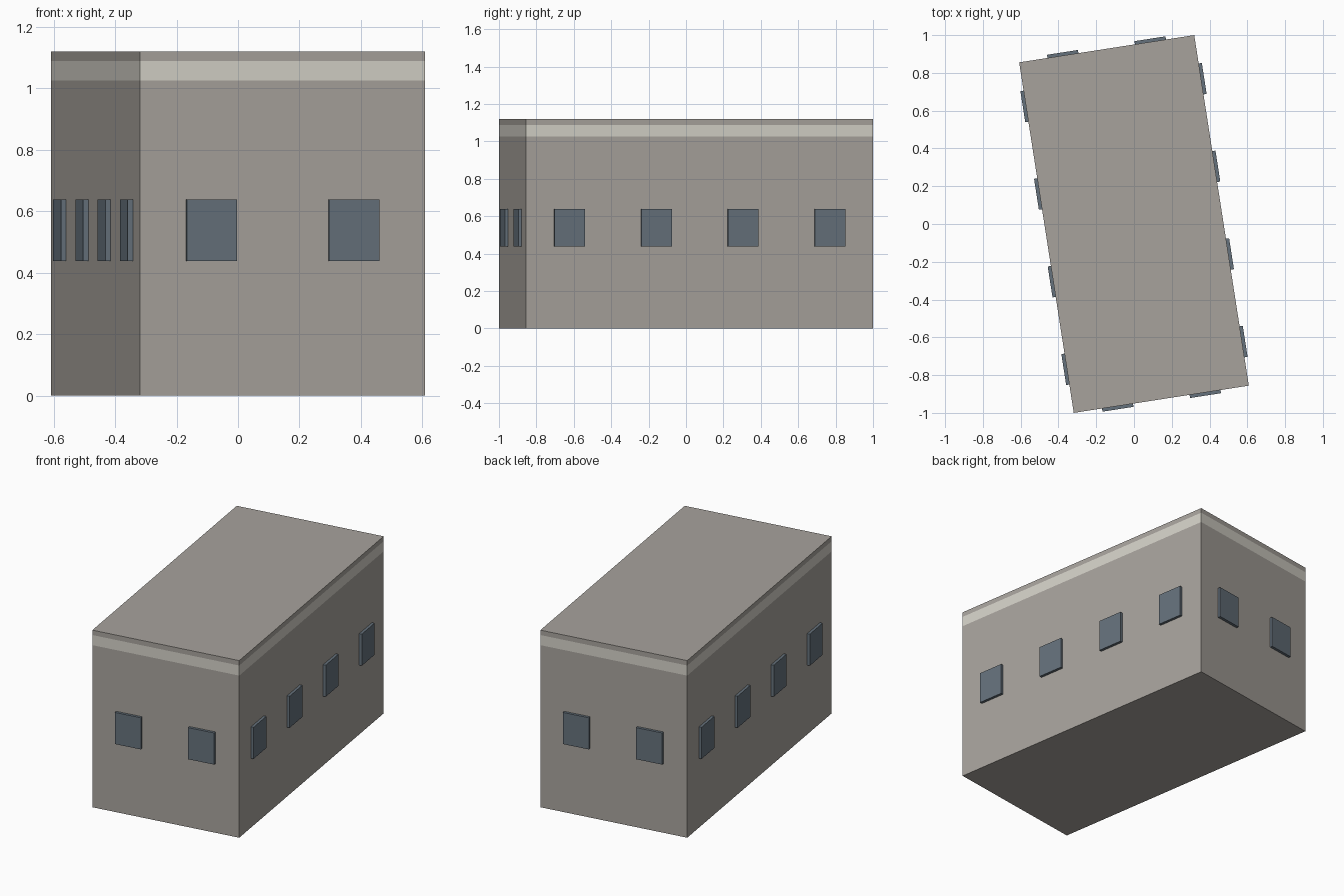
import bpy, bmesh, math
from mathutils import Matrix

if "Cube" in bpy.data.objects:
    bpy.data.objects.remove(bpy.data.objects["Cube"])

ANGLE = math.radians(8.85)      # footprint is turned on the plot
W, L, H = 0.938, 1.878, 1.12
BAND_LOW, BAND_HIGH = 1.025, 1.089
WIN_W, WIN_LOW, WIN_HIGH, WIN_OUT = 0.166, 0.438, 0.638, 0.017


def material(name, rgb):
    m = bpy.data.materials.new(name)
    m.diffuse_color = (*rgb, 1.0)
    m.use_nodes = True
    m.node_tree.nodes["Principled BSDF"].inputs["Base Color"].default_value = m.diffuse_color
    return m


wall = material("wall grey", (0.39, 0.365, 0.335))
trim = material("pale trim", (0.66, 0.64, 0.575))
glass = material("window blue grey", (0.13, 0.165, 0.20))


def box_bm(sx, sy, z0, z1):
    bm = bmesh.new()
    bmesh.ops.create_cube(bm, size=1.0, matrix=Matrix.Translation((0, 0, (z0 + z1) / 2))
                          @ Matrix.Diagonal((sx, sy, z1 - z0, 1)))
    return bm


def finish(bm, name, mats, matrix):
    bm.transform(matrix)
    me = bpy.data.meshes.new(name)
    bm.to_mesh(me)
    bm.free()
    for m in mats:
        me.materials.append(m)
    ob = bpy.data.objects.new(name, me)
    bpy.context.collection.objects.link(ob)
    return ob


turn = Matrix.Rotation(ANGLE, 4, 'Z')

# building block, cut at the band heights; the band is flush with the walls
bm = box_bm(W, L, 0, H)
for z in (BAND_LOW, BAND_HIGH):
    bmesh.ops.bisect_plane(bm, geom=bm.verts[:] + bm.edges[:] + bm.faces[:],
                           plane_co=(0, 0, z), plane_no=(0, 0, 1))
for f in bm.faces:
    if BAND_LOW < f.calc_center_median().z < BAND_HIGH:
        f.material_index = 1
finish(bm, "building_block", [wall, trim], turn)

# windows: two on each short wall, four on each long wall
for side, angle, length, depth, count in (("front", 0, W, L, 2), ("right", 90, L, W, 4),
                                          ("back", 180, W, L, 2), ("left", 270, L, W, 4)):
    for i in range(count):
        x = ((i + 0.5) / count - 0.5) * length
        bm = box_bm(WIN_W, WIN_OUT, WIN_LOW, WIN_HIGH)
        place = turn @ Matrix.Rotation(math.radians(angle), 4, 'Z') @ \
            Matrix.Translation((x, -depth / 2 - WIN_OUT / 2, 0))
        finish(bm, f"{side}_window_{i + 1}", [glass], place)
